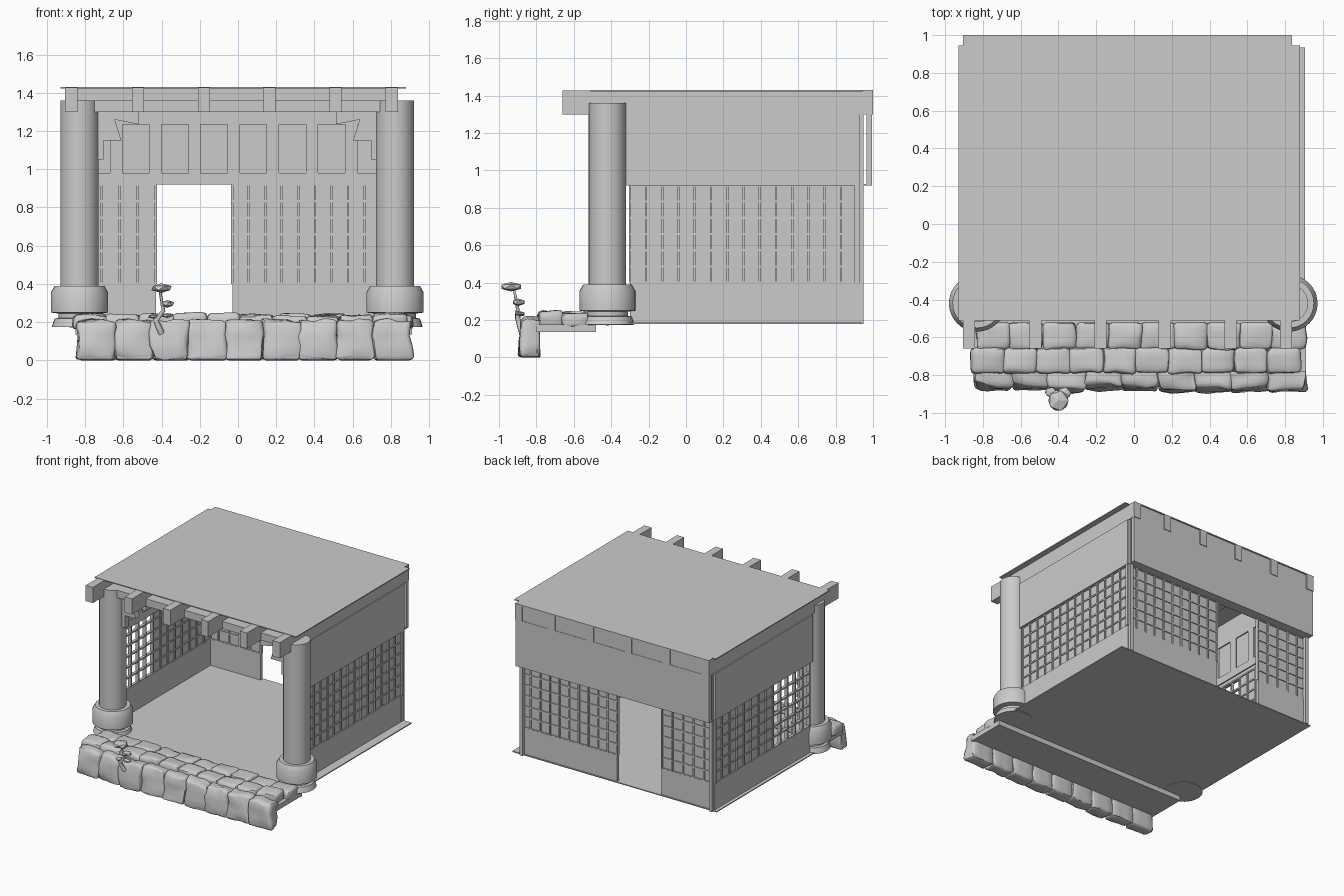
import bpy, bmesh, math, random
from mathutils import Vector, noise

random.seed(4)
cube = bpy.data.objects.get("Cube")
if cube:
    bpy.data.objects.remove(cube, do_unlink=True)

grey = bpy.data.materials.new("plain_grey")
grey.use_nodes = True
grey.diffuse_color = (0.6, 0.6, 0.6, 1)
grey.node_tree.nodes["Principled BSDF"].inputs["Base Color"].default_value = grey.diffuse_color


def finish(name, bm, smooth=None):
    bmesh.ops.recalc_face_normals(bm, faces=bm.faces)
    mesh = bpy.data.meshes.new(name)
    bm.to_mesh(mesh)
    bm.free()
    mesh.materials.append(grey)
    ob = bpy.data.objects.new(name, mesh)
    bpy.context.scene.collection.objects.link(ob)
    if smooth:
        bpy.ops.object.select_all(action='DESELECT')
        ob.select_set(True)
        bpy.context.view_layer.objects.active = ob
        bpy.ops.object.shade_smooth_by_angle(angle=math.radians(smooth))
    return ob


def add_box(bm, x, y, z):
    """Add a box from three (low, high) ranges."""
    verts = bmesh.ops.create_cube(bm, size=1)["verts"]
    for v in verts:
        v.co = Vector([(r[0] + r[1]) / 2 + c * (r[1] - r[0]) for r, c in zip((x, y, z), v.co)])
    return verts


def box(name, x, y, z):
    bm = bmesh.new()
    add_box(bm, x, y, z)
    return finish(name, bm)


def lathe(name, profile, x, y, sides=32):
    bm = bmesh.new()
    verts = [bm.verts.new((r, 0, z)) for r, z in profile]
    edges = [bm.edges.new(p) for p in zip(verts, verts[1:])]
    bmesh.ops.spin(bm, geom=verts + edges, axis=(0, 0, 1), cent=(0, 0, 0),
                   angle=math.tau, steps=sides)
    bmesh.ops.remove_doubles(bm, verts=bm.verts, dist=0.0005)
    bmesh.ops.translate(bm, verts=bm.verts, vec=(x, y, 0))
    return finish(name, bm, 35)


LEFT, RIGHT, FRONT, BACK = -0.905, 0.835, -0.30, 0.93
SILL, HEAD, EAVE, TOP = 0.40, 0.92, 1.30, 1.43


def wall_box(bm, axis, plane, u, depth, z):
    """Box in a wall that runs along x or y; depth is measured from the plane."""
    d = (plane + depth[0], plane + depth[1])
    add_box(bm, *((u, d, z) if axis == "x" else (d, u, z)))


def lattice_wall(name, axis, plane, u0, u1, backed=True):
    """Solid sill with a lattice of thin bars above it."""
    bm = bmesh.new()
    wall_box(bm, axis, plane, (u0, u1), (-0.012, 0.012), (0.18, SILL))
    if backed:
        wall_box(bm, axis, plane, (u0, u1), (-0.004, 0.004), (SILL, HEAD))
    cols = max(1, round((u1 - u0) / 0.088))
    for i in range(cols + 1):
        u = u0 + (u1 - u0) * i / cols
        wall_box(bm, axis, plane, (u - 0.006, u + 0.006), (-0.014, 0.014), (SILL, HEAD))
    for i in range(7):
        z = SILL + (HEAD - SILL) * i / 6
        wall_box(bm, axis, plane, (u0, u1), (-0.011, 0.011), (z - 0.006, z + 0.006))
    finish(name, bm)


def transom(name, axis, plane, u0, u1, first):
    """Inner strip above the lattice with a row of square openings."""
    bm = bmesh.new()
    d = (-0.006, 0.006)
    wall_box(bm, axis, plane, (u0, u1), d, (HEAD, 0.98))
    wall_box(bm, axis, plane, (u0, u1), d, (1.235, EAVE))
    start, u = u0, first
    while u + 0.14 < u1:
        wall_box(bm, axis, plane, (start, u), d, (0.98, 1.235))
        start, u = u + 0.14, u + 0.205
    wall_box(bm, axis, plane, (start, u1), d, (0.98, 1.235))
    finish(name, bm)


# Floor and walls; the doorway is a gap in the back wall
box("floor", (-0.93, 0.905), (-0.50, 0.935), (0.18, 0.188))
lattice_wall("back_wall_right", "x", 0.915, LEFT, -0.43)
lattice_wall("back_wall_left", "x", 0.915, -0.03, RIGHT)
lattice_wall("left_wall", "y", RIGHT - 0.014, FRONT, 0.915)
lattice_wall("right_wall", "y", LEFT + 0.014, 0.17, 0.915)
lattice_wall("right_wall_open_screen", "y", LEFT + 0.014, FRONT, 0.17, backed=False)
transom("back_transom", "x", 0.915, LEFT, RIGHT, -0.81)
transom("left_transom", "y", RIGHT - 0.06, FRONT, 0.915, -0.23)
transom("right_transom", "y", LEFT + 0.06, FRONT, 0.915, -0.23)

# Plain outer bands above the lattice
box("back_band", (LEFT, RIGHT), (0.965, 0.995), (HEAD, EAVE))
box("back_band_soffit", (LEFT, RIGHT), (0.91, 0.98), (HEAD, HEAD + 0.008))
box("left_band", (RIGHT - 0.012, RIGHT + 0.01), (-0.32, 0.93), (HEAD, EAVE))
box("right_band", (LEFT - 0.01, LEFT + 0.012), (-0.32, 0.93), (HEAD, EAVE))
for side, x in (("left", RIGHT - 0.02), ("right", LEFT + 0.02)):
    box(side + "_corner_post", (x - 0.014, x + 0.014), (0.91, 0.95), (0.18, EAVE))

# Roof sheet, rafters, fascia and front beam
box("roof", (-0.93, 0.88), (-0.51, 0.945), (1.422, TOP))
box("roof_back_edge", (LEFT, RIGHT), (0.94, 1.0), (1.422, TOP))
box("back_fascia", (LEFT, RIGHT), (0.96, 0.992), (EAVE, TOP - 0.006))
for i, x in enumerate((-0.873, -0.523, -0.178, 0.163, 0.510, 0.805)):
    box(f"rafter_{i + 1}", (x - 0.032, x + 0.032), (-0.66, 1.0), (EAVE, TOP - 0.003))
box("front_beam", (-0.90, 0.87), (-0.48, -0.36), (EAVE, 1.36))

# Columns with round bases and stepped brackets
column = [(0, 1.36), (0.1, 1.36), (0.1, 0.39), (0.13, 0.39), (0.15, 0.355), (0.15, 0.25),
          (0.11, 0.245), (0.11, 0.222), (0.13, 0.218), (0.145, 0.175), (0, 0.172)]
bracket = [(0, 1.05), (0.035, 1.05), (0.035, 1.15), (0.13, 1.15), (0.095, 1.26), (0.22, 1.235), (0.22, 1.3), (0, 1.3)]
for side, x, s in (("left", 0.822, -1), ("right", -0.83, 1)):
    lathe(side + "_column", column, x, -0.42)
    bm = bmesh.new()
    face = bm.faces.new([bm.verts.new((x + s * (0.09 + u), -0.44, z)) for u, z in bracket])
    ext = bmesh.ops.extrude_face_region(bm, geom=[face])["geom"]
    for v in ext:
        if isinstance(v, bmesh.types.BMVert):
            v.co.y += 0.05
    finish(side + "_bracket", bm)


def stone(bm, x, y, z, rough):
    """Rounded block with a hewn surface; its back and bottom stay flat."""
    part = bmesh.new()
    add_box(part, x, y, z)
    bmesh.ops.bevel(part, geom=part.edges[:], offset=0.022, segments=2, affect='EDGES', profile=0.5)
    bmesh.ops.subdivide_edges(part, edges=part.edges[:], cuts=2, use_grid_fill=True)
    seed = Vector((random.random() * 50, random.random() * 50, 0))
    for v in part.verts:
        n = noise.noise_vector(v.co * 11 + seed) * rough
        if v.co.y > y[1] - 0.01:
            n.y = 0
        if v.co.z < z[0] + 0.01:
            n.z = 0
        v.co += n
    bmesh.ops.recalc_face_normals(part, faces=part.faces)
    temp = bpy.data.meshes.new("stone_part")
    part.to_mesh(temp)
    part.free()
    bm.from_mesh(temp)
    bpy.data.meshes.remove(temp)


# Retaining row of tall stones
bm = bmesh.new()
count, x0, x1 = 9, -0.84, 0.905
w = (x1 - x0) / count
for i in range(count):
    a = x0 + w * i
    stone(bm, (a - 0.004, a + w + 0.004), (-0.88 - random.random() * 0.02, -0.78), (0, 0.21), 0.022)
for v in bm.verts:
    if v.co.y < -0.8:
        v.co.y += 0.025 * v.co.z / 0.2
finish("retaining_stones", bm, 50)

# Two staggered rows of paving stones on a slab
bm = bmesh.new()
for row, (ya, yb) in enumerate(((-0.79, -0.655), (-0.665, -0.52))):
    for i in range(10):
        a = -0.86 + 0.03 * row + 0.174 * i
        stone(bm, (a - 0.004, a + 0.176), (ya, yb), (0.16, 0.228 + random.random() * 0.018), 0.013)
finish("paving_stones", bm, 50)
box("paving_slab", (-0.85, 0.91), (-0.80, -0.48), (0.135, 0.175))

# Little tree: bent trunk with flat tufts
curve = bpy.data.curves.new("tree_trunk", 'CURVE')
curve.dimensions = '3D'
curve.bevel_depth = 0.013
curve.bevel_resolution = 1
spline = curve.splines.new('POLY')
path = [(-0.40, -0.88, 0.14, 1.3), (-0.43, -0.90, 0.21, 1.2), (-0.39, -0.90, 0.26, 0.8), (-0.41, -0.92, 0.37, 0.5)]
spline.points.add(len(path) - 1)
for p, (x, y, z, r) in zip(spline.points, path):
    p.co, p.radius = (x, y, z, 1), r
curve.materials.append(grey)
bpy.context.scene.collection.objects.link(bpy.data.objects.new("tree_trunk", curve))
bm = bmesh.new()
for x, y, z, rx, ry, rz in ((-0.40, -0.935, 0.378, 0.06, 0.062, 0.025), (-0.37, -0.895, 0.295, 0.04, 0.036, 0.02),
                            (-0.37, -0.89, 0.235, 0.035, 0.03, 0.013), (-0.44, -0.89, 0.23, 0.035, 0.03, 0.013)):
    for v in bmesh.ops.create_icosphere(bm, subdivisions=1, radius=1)["verts"]:
        v.co = Vector((x + v.co.x * rx, y + v.co.y * ry, z + v.co.z * rz))
finish("tree_tufts", bm)
